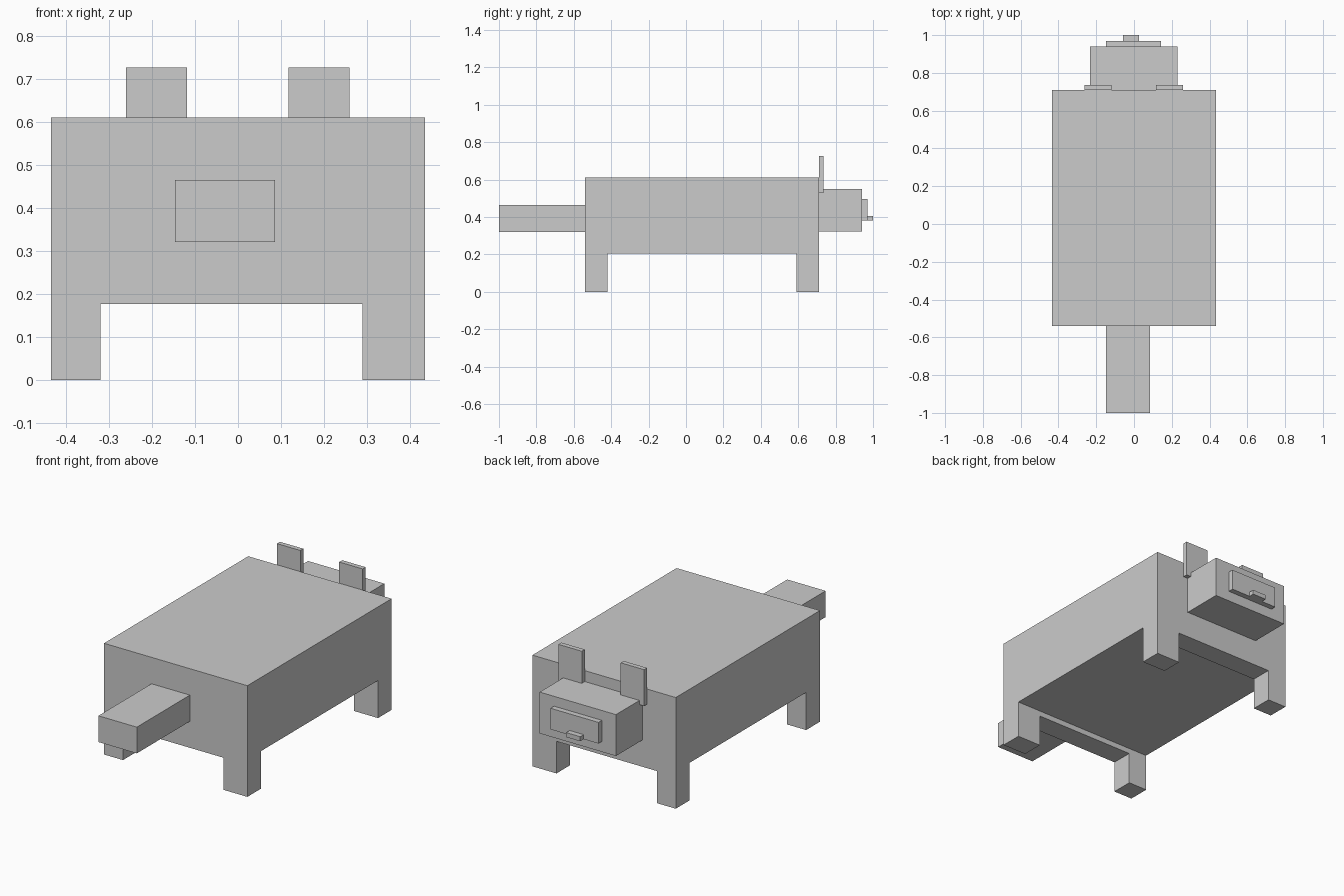
import bpy
import bmesh
from mathutils import Vector

if "Cube" in bpy.data.objects:
    bpy.data.objects.remove(bpy.data.objects["Cube"], do_unlink=True)

grey = bpy.data.materials.new("plain grey")
grey.use_nodes = True
colour = (0.6, 0.6, 0.6, 1)
grey.diffuse_color = colour
grey.node_tree.nodes["Principled BSDF"].inputs["Base Color"].default_value = colour


def box(name, x, y, z):
    """Flat-faced block spanning the given (low, high) ranges."""
    low, high = (Vector(c) for c in zip(x, y, z))
    bm = bmesh.new()
    bmesh.ops.create_cube(bm, size=1)
    bmesh.ops.scale(bm, vec=high - low, verts=bm.verts)
    bmesh.ops.translate(bm, vec=(low + high) / 2, verts=bm.verts)
    mesh = bpy.data.meshes.new(name)
    bm.to_mesh(mesh)
    bm.free()
    mesh.materials.append(grey)
    obj = bpy.data.objects.new(name, mesh)
    bpy.context.collection.objects.link(obj)
    return obj


def carve(target, cutter):
    """Cut one block out of another and discard the cutter."""
    cutter.hide_render = True
    mod = target.modifiers.new("carve", 'BOOLEAN')
    mod.operation = 'DIFFERENCE'
    mod.solver = 'EXACT'
    mod.object = cutter
    bpy.context.view_layer.objects.active = target
    bpy.ops.object.modifier_apply(modifier=mod.name)
    bpy.data.objects.remove(cutter, do_unlink=True)


# Body block, hollowed beneath in both directions to leave four legs
body = box("body_and_legs", (-0.435, 0.435), (-0.54, 0.71), (0, 0.61))
carve(body, box("side_opening", (-1, 1), (-0.42, 0.592), (-0.5, 0.206)))
carve(body, box("end_opening", (-0.32, 0.289), (-1, 1), (-0.5, 0.176)))

# Tail
box("tail", (-0.147, 0.086), (-1, -0.54), (0.321, 0.465))

# Head, muzzle and mouth
box("head", (-0.233, 0.23), (0.71, 0.94), (0.323, 0.55))
box("muzzle", (-0.148, 0.143), (0.94, 0.97), (0.38, 0.496))
box("mouth", (-0.058, 0.027), (0.97, 1), (0.38, 0.405))

# Ears
for side, x in (("right", (-0.261, -0.119)), ("left", (0.117, 0.259))):
    box(side + "_ear", x, (0.71, 0.736), (0.527, 0.726))
